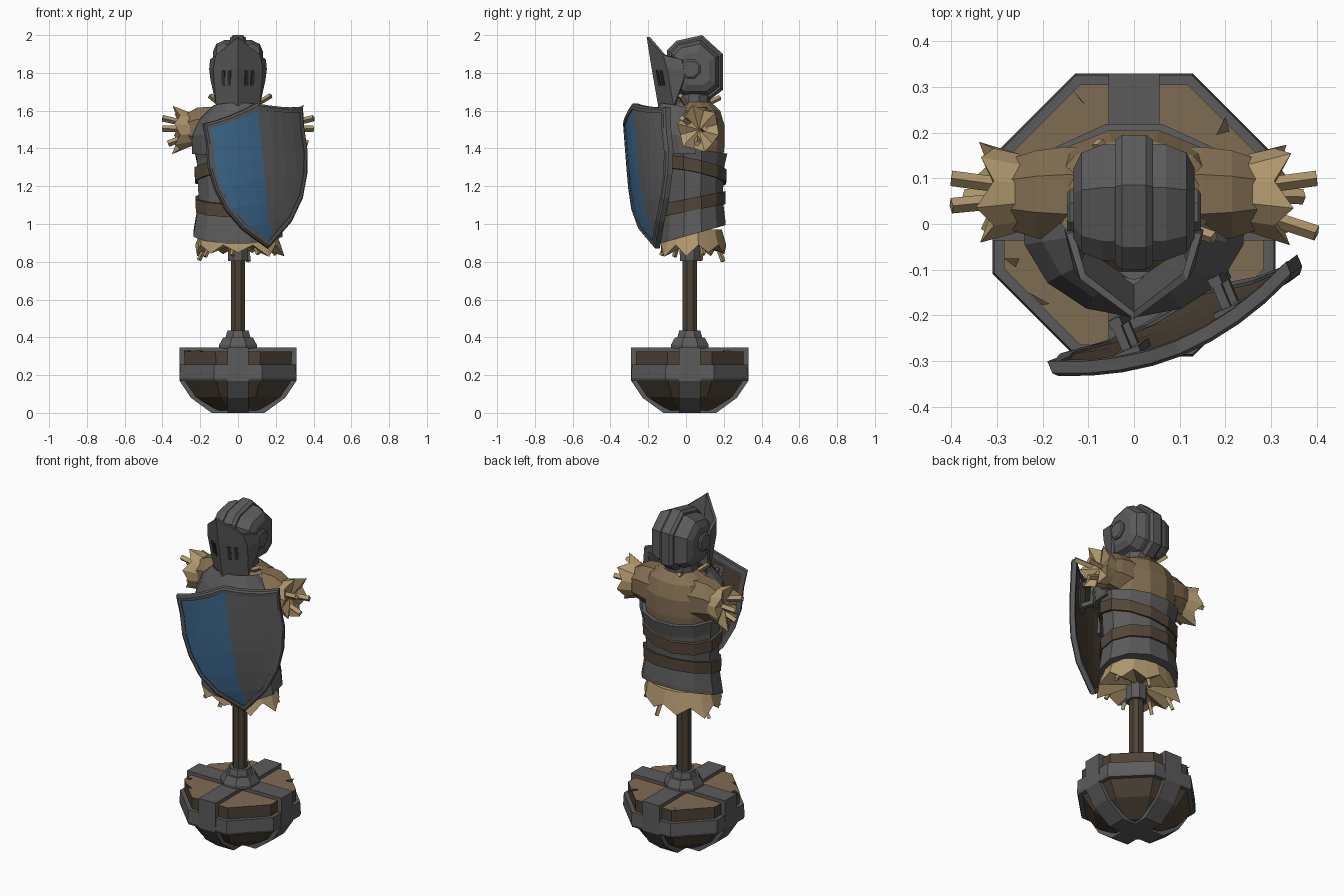
import bpy, bmesh, math, random
from mathutils import Vector as V

if "Cube" in bpy.data.objects:
    bpy.data.objects.remove(bpy.data.objects["Cube"])

random.seed(4)

def mat(name, c):
    m = bpy.data.materials.new(name)
    m.diffuse_color = (*c, 1)
    m.use_nodes = True
    m.node_tree.nodes["Principled BSDF"].inputs["Base Color"].default_value = m.diffuse_color
    return m

STEEL = mat("steel", (.105, .105, .107))
WOOD = mat("dark wood", (.075, .055, .036))
GRAIN = mat("cut wood", (.21, .15, .085))
BURLAP = mat("burlap", (.225, .155, .083))
STRAW = mat("straw", (.43, .31, .155))
LEATHER = mat("leather", (.085, .062, .042))
BLUE = mat("blue paint", (.045, .14, .27))
DARK = mat("dark slit", (.03, .03, .032))

def make(name, verts, faces, mats, solid=0, offset=0, rule=None):
    me = bpy.data.meshes.new(name)
    me.from_pydata([tuple(v) for v in verts], [], faces)
    bm = bmesh.new()
    bm.from_mesh(me)
    bmesh.ops.recalc_face_normals(bm, faces=bm.faces)
    bm.to_mesh(me)
    bm.free()
    ob = bpy.data.objects.new(name, me)
    bpy.context.collection.objects.link(ob)
    for m in mats if isinstance(mats, list) else [mats]:
        me.materials.append(m)
    if rule:
        for p in me.polygons:
            p.material_index = rule(p)
    if solid:
        mod = ob.modifiers.new("thickness", 'SOLIDIFY')
        mod.thickness, mod.offset = solid, offset
    return ob

def loft(name, rings, mats, cap=True, wrap=True, loop=False, **kw):
    """Skin a list of equal-length rings."""
    n = len(rings[0])
    verts = [v for r in rings for v in r]
    faces = []
    for i in range(len(rings) if loop else len(rings) - 1):
        a, b = i * n, (i + 1) % len(rings) * n
        for j in range(n if wrap else n - 1):
            k = (j + 1) % n
            faces.append((a + j, a + k, b + k, b + j))
    if cap and wrap and not loop:
        faces += [tuple(range(n)), tuple(range(len(verts) - n, len(verts)))]
    return make(name, verts, faces, mats, **kw)

def ring(z, rx, ry, cy=.02, sy=0, sx=0, n=12, a0=0, a1=360):
    """Horizontal ellipse, tilted by sy along y and sx along x."""
    full = a1 - a0 == 360
    out = []
    for i in range(n):
        a = math.radians(a0 + (a1 - a0) * ((i + .5) / n if full else i / (n - 1)))
        x, y = rx * math.cos(a), ry * math.sin(a)
        out.append(V((x, cy + y, z + sy * y + sx * x)))
    return out

def octa(z, apothem):
    r = apothem / math.cos(math.pi / 8)
    return ring(z, r, r, n=8)

def stick(name, a, b, r=.012):
    """Four-sided stalk from a to b."""
    a, b = V(a), V(b)
    d = (b - a).normalized()
    u = d.orthogonal().normalized()
    w = d.cross(u)
    loft(name, [[p + u * r * i + w * r * j for i, j in ((1, 1), (-1, 1), (-1, -1), (1, -1))] for p in (a, b)], STRAW)

def tuft(name, c, axis, u, w, ru, rv, length, flare, n):
    """Jagged flared bunch of straw with a hollow end."""
    c, axis, u, w = V(c), V(axis), V(u), V(w)
    r0, r1 = [], []
    for i in range(n):
        a = 2 * math.pi * (i + .5) / n
        d = u * ru * math.cos(a) + w * rv * math.sin(a)
        j = random.uniform(.88, 1.08)
        r0.append(c + d)
        r1.append(c + d * (flare * j if i % 2 else 1.15) + axis * length * (j if i % 2 else .6))
    faces = [(i, (i + 1) % n, n + (i + 1) % n, n + i) for i in range(n)]
    faces += [(n + i, n + (i + 1) % n, 2 * n) for i in range(n)] + [tuple(range(n))]
    make(name, r0 + r1 + [c + axis * length * .5], faces, STRAW)

# --- Weighted base: wooden bowl, cross straps, hoop, stepped foot
loft("base_bowl", [octa(.012, .11), octa(.085, .225), octa(.17, .282), octa(.325, .285)], [WOOD, GRAIN],
     rule=lambda p: 1 if p.normal.z > .9 else 0)
loft("base_hoop", [octa(.17, .305), octa(.185, .31), octa(.257, .306)], STEEL)
strap = [(-.14, 0), (.14, 0), (.25, .08), (.31, .17), (.31, .345), (-.31, .345), (-.31, .17), (-.25, .08)]
loft("base_strap_side", [[V((p, .02 + s, z)) for p, z in strap] for s in (-.056, .056)], STEEL)
loft("base_strap_front", [[V((s, .02 + p, z)) for p, z in strap] for s in (-.056, .056)], STEEL)
loft("pole_foot", [octa(.34, .1), octa(.36, .1), octa(.4, .078), octa(.4, .066), octa(.435, .056)], STEEL)
loft("pole", [octa(.42, .038), octa(.85, .038)], WOOD)
loft("pole_collar", [octa(.805, .052), octa(.93, .056)], STEEL)
# chipped spots on the rim of the wood
for x, y, dx, dy in ((-.285, -.075, .035, .0), (-.23, -.15, .045, -.025), (-.14, .3, .035, -.04), (.2, .235, -.02, -.04)):
    make("wood_chip", [(x, y, .327), (x + dx, y + dy, .327), (x + dx * .3 + .015, y + dy * .3 - .02, .327)],
         [(0, 1, 2)], WOOD, solid=.006)

# --- Straw skirt under the armour
tuft("straw_skirt", (0, .035, .97), (0, 0, -1), (1, 0, 0), (0, 1, 0), .2, .155, .135, 1.2, 18)
for a in (20, 75, 165, 215, 262, 300):
    d = V((math.cos(math.radians(a)), math.sin(math.radians(a)) * .78, 0))
    c = V((0, .035, 0))
    stick("skirt_stalk", c + d * .15 + V((0, 0, .93)), c + d * .215 + V((0, 0, random.uniform(.79, .85))), .009)

# --- Torso: burlap body, steel wrap, belts, chest plate, neck
loft("burlap_body", [ring(1.3, .2, .15, .045), ring(1.42, .215, .16, .05), ring(1.52, .215, .15, .06),
                     ring(1.6, .185, .125, .06), ring(1.645, .1, .085, .05)], BURLAP)
loft("steel_wrap", [ring(.945, .245, .18, .035, .28), ring(.965, .242, .18, .035, .28),
                    ring(1.08, .222, .168, .035, .2), ring(1.13, .215, .165, .035, .15),
                    ring(1.24, .222, .17, .035, -.1), ring(1.33, .225, .172, .035, -.2),
                    ring(1.4, .24, .19, .035, -.15), ring(1.4, .215, .165, .035, -.15)], STEEL)
for nm, z, sy, sx, r in (("upper_belt", 1.285, -.2, .12, 0), ("lower_belt", 1.105, .2, 0, -.005)):
    loft(nm, [ring(z + dz, .236 + r + dr, .184 + r + dr, .035, sy, sx)
              for dz, dr in ((-.034, -.03), (-.034, 0), (.034, .002), (.034, -.03))], LEATHER, cap=False)
arc = dict(n=9, a0=170, a1=370)
loft("chest_plate", [ring(1.37, .238, .195, .02, **arc), ring(1.47, .238, .205, .01, **arc),
                     ring(1.55, .2, .18, .01, **arc), ring(1.61, .13, .14, .01, -.2, **arc)],
     STEEL, wrap=False, solid=.02)
loft("neck_guard", [ring(1.59, .12, .11, .03, n=10), ring(1.64, .095, .09, .04, n=10),
                    ring(1.7, .09, .085, .045, n=10)], STEEL)
for a, b in (((-.09, .02, 1.63), (-.15, .0, 1.68)), ((.09, 0, 1.63), (.175, -.03, 1.68)),
             ((-.04, .1, 1.63), (-.08, .18, 1.67))):
    stick("neck_stalk", a, b, .01)

# --- Arm stumps with straw ends
for s in (-1, 1):
    def arm_ring(x, r, z):
        return [V((s * x, .065 + r * .9 * math.cos(a), z + r * math.sin(a)))
                for a in [math.pi * (i + .5) / 4 for i in range(8)]]
    loft("arm", [arm_ring(.06, .12, 1.5), arm_ring(.15, .125, 1.505), arm_ring(.215, .115, 1.51),
                 arm_ring(.275, .092, 1.5)], BURLAP)
    tuft("arm_straw", (s * .25, .068, 1.5), (s, 0, 0), (0, 1, 0), (0, 0, 1), .088, .092, .095, 1.4, 12)
    for y, z, x in ((.1, 1.505, .4), (.01 - .03 * s, 1.56, .4), (.06, 1.425, .37)):
        stick("arm_stalk", (s * .27, .065 + (y - .065) * .5, 1.5 + (z - 1.5) * .5), (s * x, y, z), .012)

# --- Helmet: faceted dome, crest, pivots
dome = [(-.1, 1.92), (-.05, 1.97), (.085, 2.0), (.195, 1.9), (.195, 1.71), (.13, 1.66), (-.03, 1.66), (-.1, 1.73)]
def side(x, k):
    return [V((x, .045 + (y - .045) * k, 1.82 + (z - 1.82) * k)) for y, z in dome]
loft("helmet_dome", [side(x, k) for x, k in ((-.132, .52), (-.115, .74), (-.07, .86), (.07, .86), (.115, .74), (.132, .52))], STEEL)
loft("helmet_crest", [side(x, k) for x, k in ((-.042, .92), (-.026, 1), (.026, 1), (.042, .92))], STEEL)
for s in (-1, 1):
    loft("visor_pivot", [[V((s * x, .025 + r * math.cos(a), 1.82 + r * math.sin(a)))
                          for a in [math.pi * (i + .5) / 4 for i in range(8)]]
                         for x, r in ((.11, .055), (.14, .055), (.147, .045))], STEEL)

# --- Pointed visor with four eye slits
rows = [[(0, -.2, 1.99), (.112, -.115, 1.895), (.14, -.02, 1.87)],
        [(0, -.175, 1.83), (.125, -.095, 1.82), (.145, -.01, 1.82)],
        [(0, -.135, 1.6), (.11, -.06, 1.625), (.138, -.01, 1.765)]]
loft("visor", [[V((-x, y, z)) for x, y, z in reversed(r[1:])] + [V(p) for p in r] for r in rows],
     STEEL, wrap=False, solid=.016)
top, low = [V(p) for p in rows[1][:2]], [V(p) for p in rows[2][:2]]
def on_visor(a, b):
    return top[0].lerp(top[1], a).lerp(low[0].lerp(low[1], a), b) + V((.004, -.007, 0))
for s in (-1, 1):
    for a in (.27, .53):
        q = [on_visor(*p) for p in ((a, .06), (a + .14, .06), (a + .14, .43), (a, .43))]
        make("eye_slit", [V((s * p.x, p.y, p.z)) for p in q], [(0, 1, 2, 3)], DARK, solid=.006)

# --- Shield: curved plate in its own tilted frame
M, X, Z = V((.08, -.212, 1.575)), V((.91, .38, .157)), V((-.112, -.075, .99))
N = X.cross(Z).normalized()
H = .711
widths = [(0, .287), (.15, .28), (.33, .285), (.5, .265), (.67, .22), (.83, .14), (1, .004)]
def local(s, t, hw):
    k = abs(s)
    rise = .065 * (1 - k) ** 1.4
    return s * hw, rise * (1 - t) ** 2 - H * t
def place(uv, d, k=1):
    u, v = uv[0] * k, (uv[1] + .27) * k - .27
    t = min(max(-v / H, 0), 1)
    return M + X * u + Z * v + N * (.066 * (1 - (u / .287) ** 2) * (1 - t ** 3) + d)
cols = [i / 4 for i in range(-4, 5)]
def grid(d):
    return [[place(local(s, t, hw), d, .95) for s in cols] for t, hw in widths]
loft("shield_front", grid(0), [STEEL, BLUE], wrap=False, solid=.008,
     rule=lambda p: 1 if (p.center - M).dot(X) < 0 else 0)
loft("shield_back", grid(-.012), WOOD, wrap=False, solid=.012)
edge = [local(s, 0, .287) for s in cols] + [local(1, t, h) for t, h in widths[1:-1]] + [(0, -H)]
edge += [local(-1, t, h) for t, h in reversed(widths[1:-1])]
loft("shield_rim", [[place(p, d, k) for p in edge] for d, k in ((.006, 1), (.013, .97), (.011, .91), (-.024, .91), (-.022, 1))],
     STEEL, loop=True)

# --- Brackets holding the shield to the chest
def bar(name, a, b, w, h):
    loft(name, [[p + X * i * w + Z * j * h for i, j in ((1, 1), (-1, 1), (-1, -1), (1, -1))] for p in (a, b)], STEEL)
for u in (-.12, .12):
    bar("bracket_plate", place((u, -.12), -.016), place((u, -.12), -.032), .03, .1)
    for v in (-.05, -.19):
        p = place((u, v), -.025)
        bar("bracket_arm", p, p - N * .07, .01, .014)
    p = place((u, -.12), -.085)
    bar("bracket_grip", p, p - N * .02, .014, .085)
